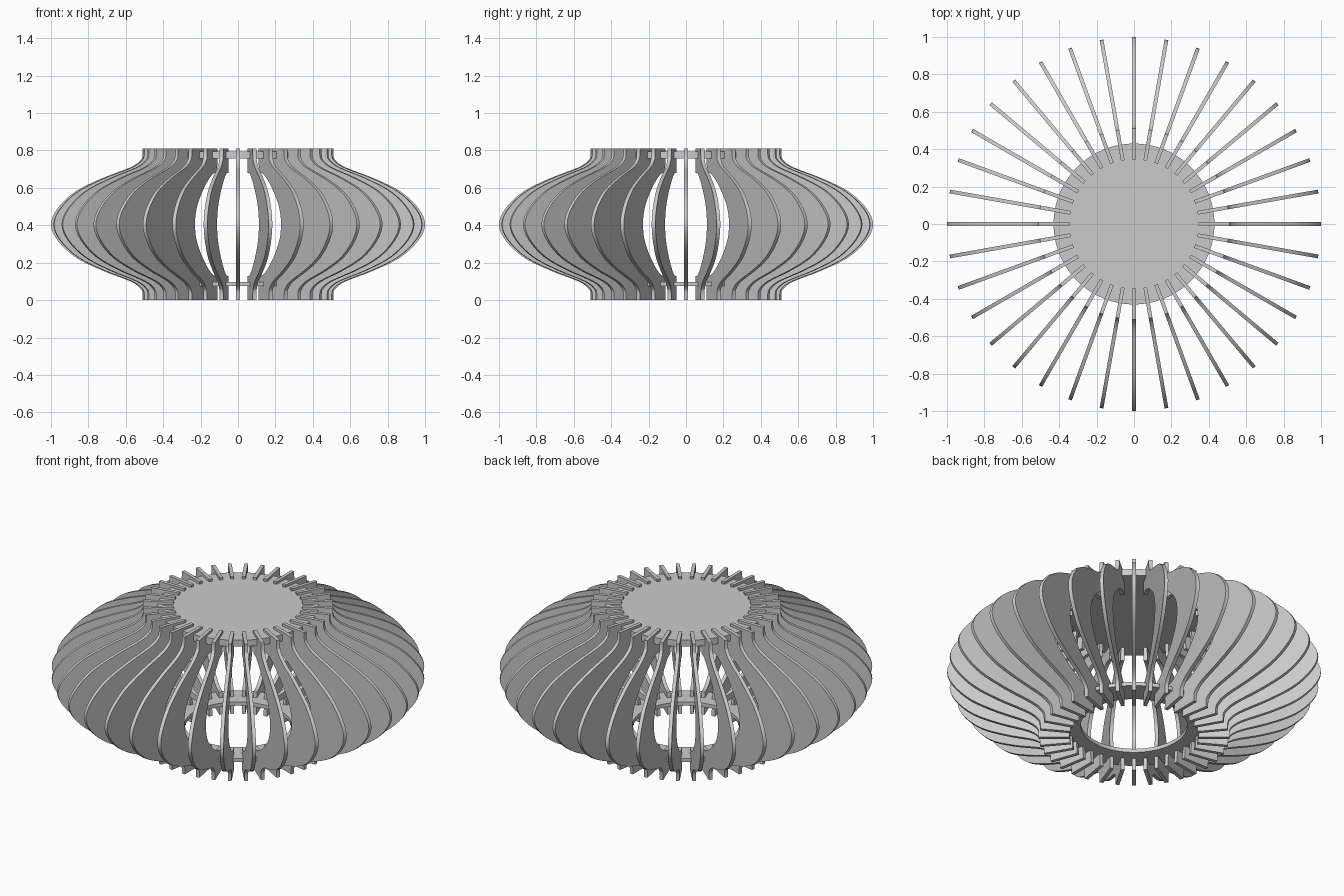
import bpy, bmesh, math
from mathutils import Vector

if "Cube" in bpy.data.objects:
    bpy.data.objects.remove(bpy.data.objects["Cube"])

FINS = 36
HEIGHT = 0.81
MID = HEIGHT / 2
FIN_THICKNESS = 0.02

grey = bpy.data.materials.new("light_grey")
grey.use_nodes = True
colour = (0.6, 0.6, 0.6, 1)
grey.diffuse_color = colour
grey.node_tree.nodes["Principled BSDF"].inputs["Base Color"].default_value = colour


def smooth_path(points, steps=4):
    """Catmull-Rom curve through the points."""
    pts = [Vector(p) for p in points]
    pts = [2 * pts[0] - pts[1]] + pts + [2 * pts[-1] - pts[-2]]
    path = []
    for a, b, c, d in zip(pts, pts[1:], pts[2:], pts[3:]):
        for i in range(steps):
            t = i / steps
            path.append(0.5 * (2 * b + (c - a) * t + (2 * a - 5 * b + 4 * c - d) * t**2
                               + (3 * b - a - 3 * c + d) * t**3))
    return path + [pts[-2]]


def mirrored(upper):
    """Add the lower half of a path that runs from the top to mid height."""
    return upper + [(r, HEIGHT - z) for r, z in reversed(upper[:-1])]


def finish(bm, name):
    bmesh.ops.recalc_face_normals(bm, faces=bm.faces)
    mesh = bpy.data.meshes.new(name)
    bm.to_mesh(mesh)
    bm.free()
    mesh.materials.append(grey)
    obj = bpy.data.objects.new(name, mesh)
    bpy.context.collection.objects.link(obj)
    bpy.ops.object.select_all(action="DESELECT")
    obj.select_set(True)
    bpy.context.view_layer.objects.active = obj
    bpy.ops.object.shade_smooth_by_angle(angle=math.radians(30))
    return obj


# Fin: bulging outer edge, curved cut-out on the inner edge
outer = [(0.51, 0.78), (0.52, 0.75), (0.575, 0.71), (0.73, 0.65),
         (0.87, 0.58), (0.965, 0.49), (1.0, MID)]
inner = [(0.355, 0.68), (0.42, 0.675), (0.52, 0.625), (0.62, 0.55),
         (0.68, 0.48), (0.70, MID)]
outline = [Vector((0.51, HEIGHT))] + smooth_path(mirrored(outer)) + [Vector((0.51, 0))]
outline += [Vector((0.345, 0))] + smooth_path(mirrored(inner))[::-1] + [Vector((0.345, HEIGHT))]

bm = bmesh.new()
face = bm.faces.new([bm.verts.new((p.x, -FIN_THICKNESS / 2, p.y)) for p in outline])
side = bmesh.ops.extrude_face_region(bm, geom=[face])
bmesh.ops.translate(bm, vec=(0, FIN_THICKNESS, 0),
                    verts=[v for v in side["geom"] if isinstance(v, bmesh.types.BMVert)])
bmesh.ops.triangulate(bm, faces=[f for f in bm.faces if len(f.verts) > 4])
fin = finish(bm, "fin_01")

# Repeat the fin around the axis
for i in range(1, FINS):
    copy = fin.copy()
    copy.name = f"fin_{i + 1:02d}"
    copy.rotation_euler.z = math.tau * i / FINS
    bpy.context.collection.objects.link(copy)

# Top disc
bm = bmesh.new()
bmesh.ops.create_cone(bm, cap_ends=True, segments=144, radius1=0.43, radius2=0.43, depth=0.038)
bmesh.ops.translate(bm, verts=bm.verts, vec=(0, 0, 0.776))
finish(bm, "top_disc")

# Open bottom ring, spun from a rectangular section
bm = bmesh.new()
section = [bm.verts.new((r, 0, z)) for r, z in
           ((0.285, 0.075), (0.43, 0.075), (0.43, 0.097), (0.285, 0.097))]
edges = [bm.edges.new((section[i], section[(i + 1) % 4])) for i in range(4)]
bmesh.ops.spin(bm, geom=section + edges, cent=(0, 0, 0), axis=(0, 0, 1),
               angle=math.tau, steps=144, use_merge=True)
bmesh.ops.remove_doubles(bm, verts=bm.verts, dist=0.0001)
finish(bm, "bottom_ring")
